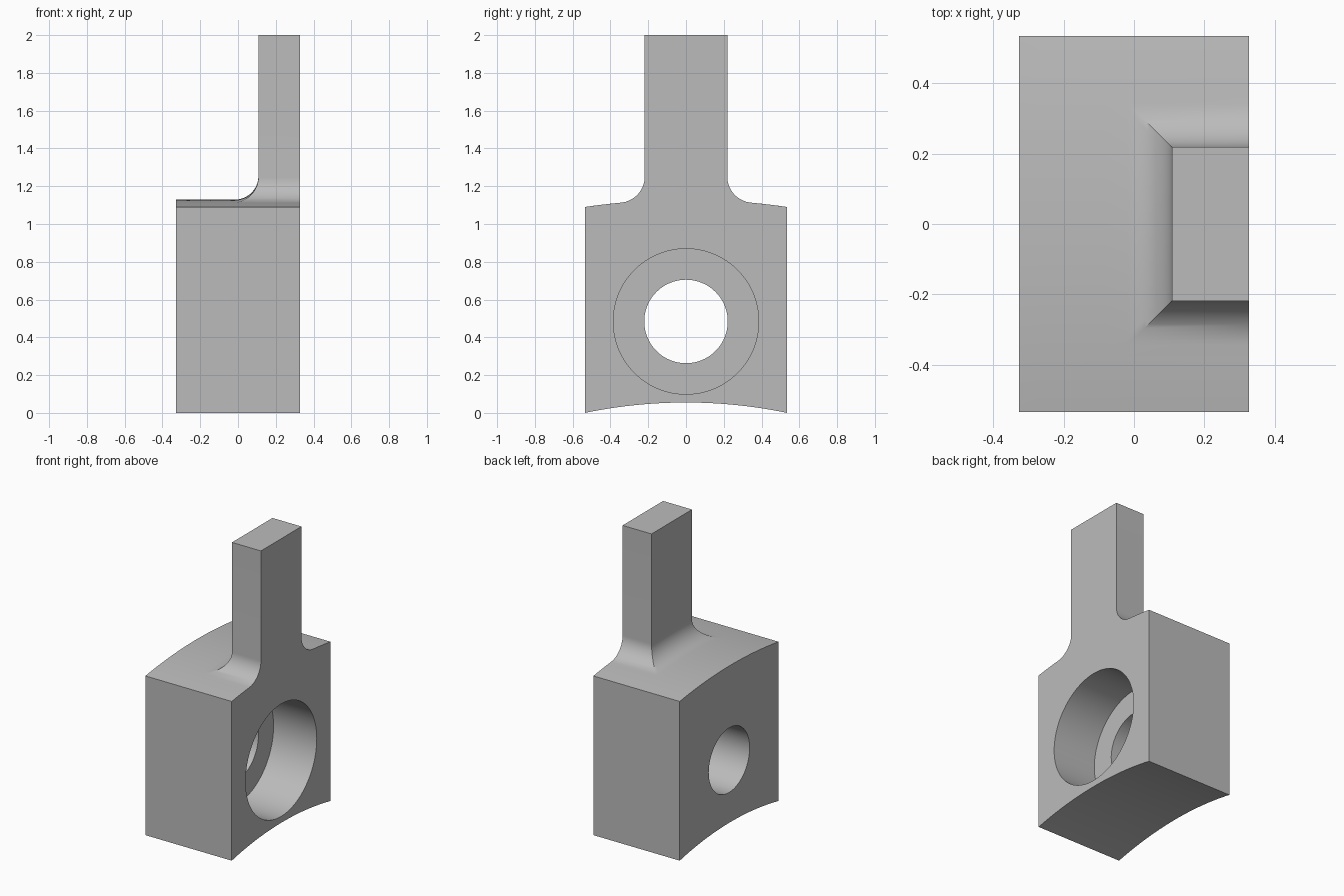
import bpy, bmesh, math
from mathutils import Matrix

cube = bpy.data.objects.get("Cube")
if cube:
    bpy.data.objects.remove(cube, do_unlink=True)

HX, HY = 0.327, 0.535          # half width and depth of the block
POST_X, POST_Y = 0.108, 0.219  # inner face and half depth of the post
FILLET, TOP = 0.125, 2.0
R_IN, R_OUT = 2.63, 3.704      # concentric arcs under and over the block
AXIS_Z = -math.sqrt(R_IN**2 - HY**2)
BORE_Z = 0.484
N = 24

grey = bpy.data.materials.new("plain_grey")
grey.use_nodes = True
colour = (0.5, 0.5, 0.5, 1)
grey.diffuse_color = colour
grey.node_tree.nodes["Principled BSDF"].inputs["Base Color"].default_value = colour


def arc(radius, y):
    return AXIS_Z + math.sqrt(radius**2 - y * y)


def deck(y):
    return arc(R_OUT, y)


def finish(bm, name):
    bmesh.ops.recalc_face_normals(bm, faces=bm.faces)
    mesh = bpy.data.meshes.new(name)
    bm.to_mesh(mesh)
    bm.free()
    obj = bpy.data.objects.new(name, mesh)
    bpy.context.collection.objects.link(obj)
    mesh.materials.append(grey)
    return obj


# Body: U-shaped rings from the post top down to the underside
bm = bmesh.new()


def ring(x, y, height):
    ys = [y * (2 * i / N - 1) for i in range(N + 1)]
    pts = [(HX, -y)] + [(x, v) for v in ys] + [(HX, y)]
    return [bm.verts.new((px, py, height(py))) for px, py in pts]


rings = [ring(POST_X, POST_Y, lambda y: TOP)]
for i in range(17):            # concave fillet around the post
    a = math.pi / 2 * i / 16
    out, rise = FILLET * (1 - math.cos(a)), FILLET * (1 - math.sin(a))
    rings.append(ring(POST_X - out, POST_Y + out, lambda y: deck(y) + rise))
for i in range(1, 6):          # curved deck
    t = i / 5
    x0, y0 = POST_X - FILLET, POST_Y + FILLET
    rings.append(ring(x0 + (-HX - x0) * t, y0 + (HY - y0) * t, deck))
rings.append(ring(-HX, HY, lambda y: arc(R_IN, y)))

for upper, lower in zip(rings, rings[1:]):
    for i in range(N + 2):
        bm.faces.new((upper[i], upper[i + 1], lower[i + 1], lower[i]))
bm.faces.new(rings[0])

# Curved underside and flat bored face
last = rings[-1]
inner = [bm.verts.new((HX, v.co.y, v.co.z)) for v in last[2:-2]]
edge = [last[0]] + inner + [last[-1]]
for i in range(N):
    bm.faces.new((last[i + 1], last[i + 2], edge[i + 1], edge[i]))
bm.faces.new([r[0] for r in rings] + inner + [r[-1] for r in reversed(rings)])
body = finish(bm, "bored_block_with_post")


# Stepped bore: wide recess half way, narrow hole through
def cut(name, radius, x0, x1):
    cm = bmesh.new()
    place = Matrix.Translation(((x0 + x1) / 2, 0, BORE_Z)) @ Matrix.Rotation(math.pi / 2, 4, "Y")
    bmesh.ops.create_cone(cm, cap_ends=True, segments=96, radius1=radius,
                          radius2=radius, depth=x1 - x0, matrix=place)
    cutter = finish(cm, name)
    cutter.hide_render = True
    mod = body.modifiers.new(name, "BOOLEAN")
    mod.operation, mod.solver, mod.object = "DIFFERENCE", "EXACT", cutter
    bpy.context.view_layer.objects.active = body
    bpy.ops.object.modifier_apply(modifier=name)
    bpy.data.objects.remove(cutter, do_unlink=True)


cut("recess_cutter", 0.385, 0, HX + 0.2)
cut("hole_cutter", 0.221, -HX - 0.2, 0.1)

bpy.ops.object.select_all(action="DESELECT")
body.select_set(True)
bpy.context.view_layer.objects.active = body
bpy.ops.object.shade_smooth_by_angle(angle=math.radians(30))
